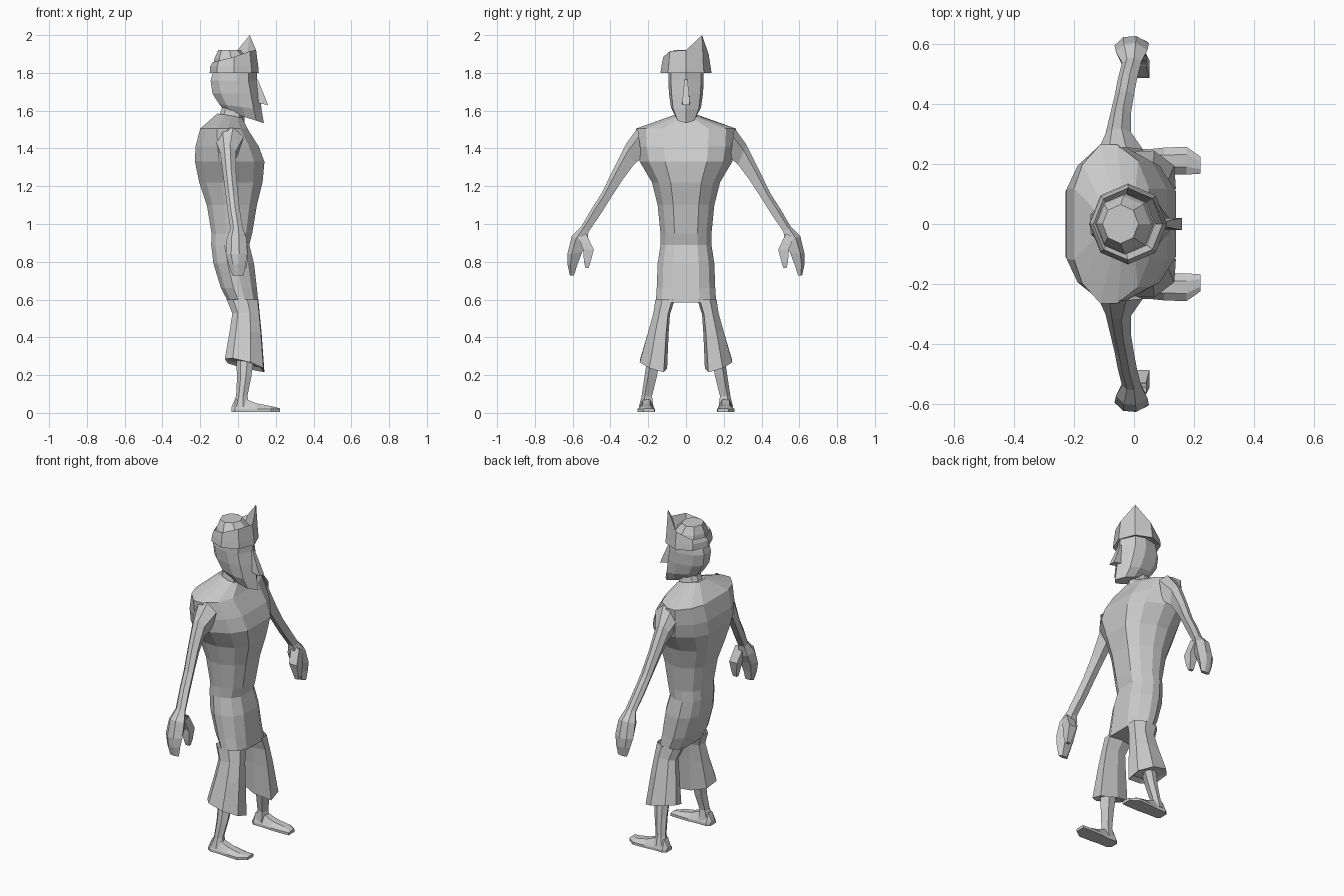
import bpy, bmesh, math

grey = bpy.data.materials.new("plain grey")
grey.diffuse_color = (0.6, 0.6, 0.6, 1)

# Half cross-sections (u along x, v along the ring's width), mirrored where closed
TORSO = [(1, .45), (.7, .8), (.15, 1), (-.3, 1), (-.78, .75), (-1, .45)]
TORSO += [(u, -v) for u, v in reversed(TORSO)]
HEAD = [(1, 0), (.62, .85), (.1, 1), (-.65, .8), (-1, .35),
        (-1, -.35), (-.65, -.8), (.1, -1), (.62, -.85)]
LIMB = [(1, .4), (.25, 1), (-.5, .9), (-1, .2), (-.6, -.85), (.5, -1)]
LEG = [(1, -.75), (.95, .3), (.3, 1), (-.6, .95), (-1, .3), (-.85, -.7), (0, -1)]
BOX = [(1, 1), (-1, 1), (-1, -1), (1, -1)]


def ring(profile, x0, x1, p, q, tilt=0):
    """Section spanning x0..x1 in x and p..q in the (y, z) plane."""
    pts = []
    for u, v in profile:
        t = (v + 1) / 2
        pts.append(((x0 + x1) / 2 + u * (x1 - x0) / 2,
                    p[0] + (q[0] - p[0]) * t,
                    p[1] + (q[1] - p[1]) * t + tilt * u))
    return pts


def flat(profile, x0, x1, w, z, tilt=0):
    return ring(profile, x0, x1, (-w, z), (w, z), tilt)


def loft(name, rings, start=True, end=True, mirror=False):
    bm = bmesh.new()
    rows = [[bm.verts.new(p) for p in r] for r in rings]
    n = len(rows[0])
    for a, b in zip(rows, rows[1:]):
        for i in range(n):
            j = (i + 1) % n
            bm.faces.new((a[i], a[j], b[j], b[i]))
    if start:
        bm.faces.new(rows[0])
    if end:
        bm.faces.new(rows[-1])
    if mirror:
        geo = bmesh.ops.duplicate(bm, geom=bm.verts[:] + bm.edges[:] + bm.faces[:])["geom"]
        for v in geo:
            if isinstance(v, bmesh.types.BMVert):
                v.co.y *= -1
    bmesh.ops.recalc_face_normals(bm, faces=bm.faces)
    me = bpy.data.meshes.new(name)
    bm.to_mesh(me)
    bm.free()
    me.materials.append(grey)
    ob = bpy.data.objects.new(name, me)
    bpy.context.collection.objects.link(ob)
    return ob


# Tunic: back x, front x, half width, height, front-to-back slope
loft("tunic", [flat(TORSO, *r) for r in [
    (-.11, .02, .06, 1.575, -.01), (-.20, .05, .265, 1.505),
    (-.225, .11, .26, 1.41), (-.228, .14, .245, 1.33), (-.205, .13, .18, 1.22),
    (-.165, .10, .15, 1.10), (-.14, .075, .135, .95), (-.142, .06, .135, .89),
    (-.13, .085, .15, .79), (-.09, .10, .155, .66), (-.05, .108, .16, .585)]])

# Trouser legs flaring to a slanted hem
loft("trouser_legs", [ring(LEG, *r) for r in [
    (-.06, .108, (.06, .60), (.162, .60)),
    (-.03, .115, (.085, .52), (.172, .53)),
    (-.045, .125, (.092, .42), (.20, .43)),
    (-.07, .14, (.10, .235), (.245, .275), -.025),
    (-.045, .115, (.12, .255), (.215, .275), -.015)]], start=False, mirror=True)

# Shins and feet
loft("shins", [ring(LIMB, *r) for r in [
    (-.01, .085, (.135, .29), (.205, .29)), (-.005, .07, (.155, .19), (.22, .19)),
    (-.01, .05, (.18, .09), (.235, .09)), (-.03, .06, (.172, .03), (.25, .03))]],
    mirror=True)


def foot_section(x, y0, y1, top, bottom=.006):
    c, h = (y0 + y1) / 2, (y1 - y0) / 2
    return [(x, c - h, bottom), (x, c + h, bottom), (x, c + h, bottom + .015),
            (x, c + h * .45, top), (x, c - h * .45, top), (x, c - h, bottom + .015)]


loft("feet", [foot_section(*r) for r in [
    (-.035, .185, .235, .03), (-.015, .17, .25, .075), (.05, .17, .25, .07),
    (.10, .165, .255, .05), (.175, .165, .258, .036), (.222, .168, .225, .024)]],
    mirror=True)

# Arms from shoulder to wrist: lower edge then upper edge
loft("arms", [ring(LIMB, *r) for r in [
    (-.12, .03, (.235, 1.35), (.255, 1.51)), (-.095, -.01, (.275, 1.315), (.32, 1.42)),
    (-.08, -.01, (.335, 1.235), (.385, 1.29)), (-.065, .0, (.40, 1.135), (.445, 1.165)),
    (-.055, .01, (.45, 1.055), (.50, 1.08)), (-.04, .025, (.515, .96), (.555, .985))]],
    start=False, mirror=True)

# Hands with a long finger block and a thumb
loft("hands", [ring(LIMB, *r) for r in [
    (-.04, .025, (.515, .965), (.555, .985)), (-.06, .045, (.525, .90), (.605, .935)),
    (-.065, .05, (.55, .85), (.628, .84)), (-.05, .04, (.575, .785), (.627, .785)),
    (-.03, .03, (.593, .728), (.615, .728))]], start=False, mirror=True)
loft("thumbs", [ring(BOX, *r) for r in [
    (-.015, .04, (.53, .95), (.57, .93)), (.0, .052, (.488, .865), (.545, .865)),
    (.015, .05, (.505, .80), (.54, .80)), (.02, .045, (.515, .768), (.532, .768))]],
    start=False, mirror=True)

# Neck and head with a jutting chin
loft("neck", [flat(HEAD, -.11, .035, .065, 1.54), flat(HEAD, -.08, .03, .05, 1.63)],
     start=False, end=False)
loft("head", [flat(HEAD, *r) for r in [
    (-.125, .098, .092, 1.83), (-.145, .102, .094, 1.76), (-.135, .115, .09, 1.69),
    (-.10, .125, .08, 1.62, -.015), (-.075, .137, .052, 1.568, -.034)]])

# Nose wedge
loft("nose", [flat(BOX, .085, .105, .008, 1.765), flat(BOX, .09, .135, .016, 1.69),
              flat(BOX, .09, .16, .02, 1.637, -.008)])


# Hat: upturned brim rising to one tall corner, with a low crown inside
def octagon(cx, rx, ry, heights):
    out = []
    for i in range(8):
        a = i * math.pi / 4
        out.append((cx + rx * math.cos(a), ry * math.sin(a), heights[i]))
    return out


rim = [1.92, 2.0, 1.90, 1.86, 1.855, 1.865, 1.885, 1.915]
loft("hat_brim", [
    octagon(-.02, .10, .10, [1.81] * 8),
    octagon(-.02, .13, .135, [1.80] * 8),
    octagon(-.02, .127, .13, [1.835] * 8),
    octagon(-.02, .116, .12, rim),
    octagon(-.025, .095, .10, [1.845] * 8)])
loft("hat_crown", [
    octagon(-.03, .10, .105, [1.835] * 8),
    octagon(-.035, .09, .092, [1.875] * 8),
    octagon(-.045, .06, .065, [1.92] * 8)], start=False)
